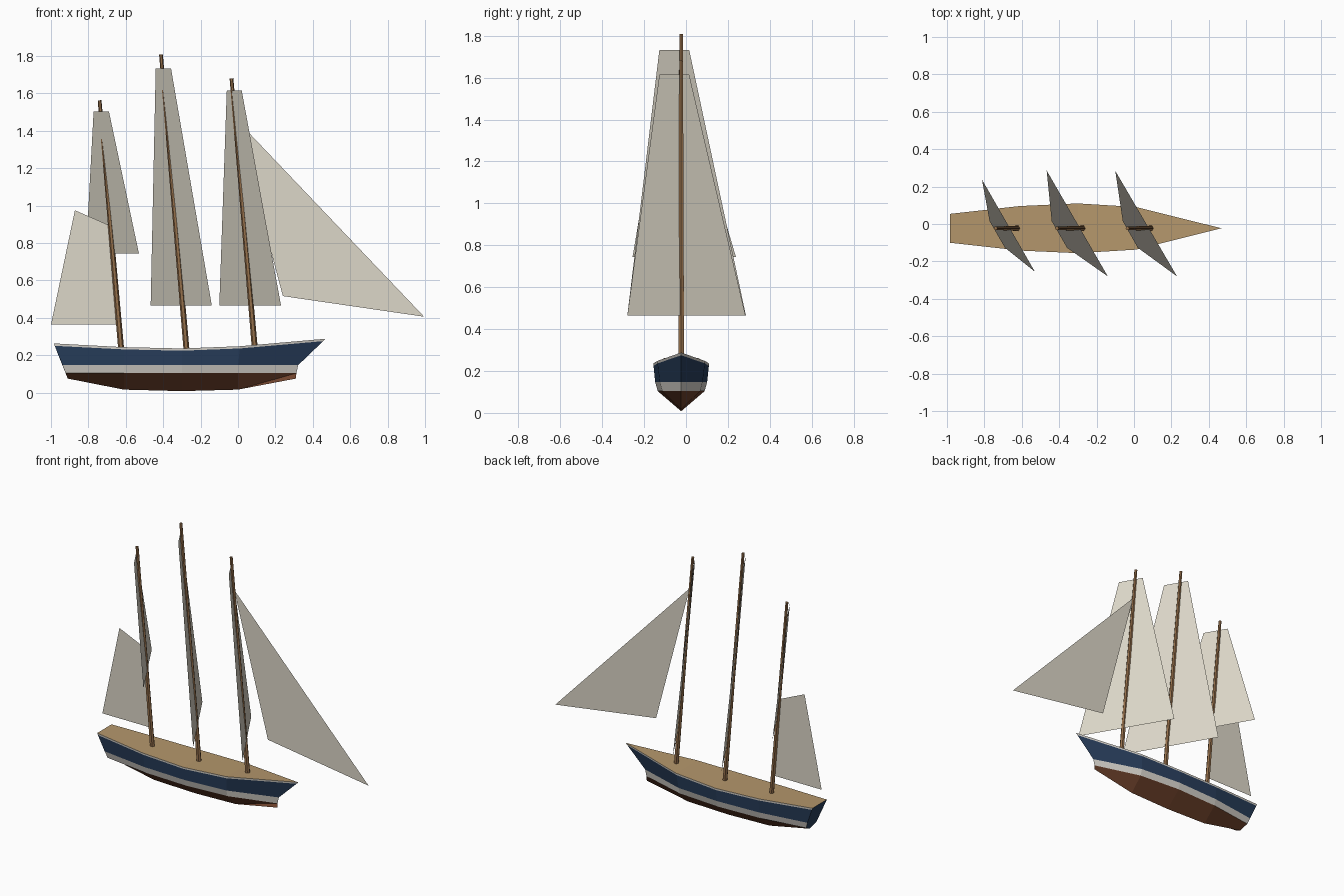
import bpy, bmesh
from mathutils import Vector

if "Cube" in bpy.data.objects:
    bpy.data.objects.remove(bpy.data.objects["Cube"])

YC = -0.023  # centreline of hull and masts


def material(name, rgb):
    m = bpy.data.materials.new(name)
    m.diffuse_color = (*rgb, 1)
    m.use_nodes = True
    m.node_tree.nodes["Principled BSDF"].inputs["Base Color"].default_value = m.diffuse_color
    return m


NAVY = material("navy_paint", (0.022, 0.05, 0.11))
WHITE = material("white_paint", (0.68, 0.65, 0.6))
RED = material("red_brown_paint", (0.16, 0.055, 0.025))
DECK = material("deck_wood", (0.46, 0.31, 0.15))
WOOD = material("mast_wood", (0.30, 0.16, 0.07))
CLOTH = material("sail_cloth", (0.72, 0.68, 0.58))


def finish(name, bm, mats):
    me = bpy.data.meshes.new(name)
    bm.to_mesh(me)
    bm.free()
    for m in mats:
        me.materials.append(m)
    ob = bpy.data.objects.new(name, me)
    bpy.context.collection.objects.link(ob)
    return ob


# Hull stations from stern to bow: x, half width and z at keel, stripe and rim
KEEL = [(-0.91, 0, 0.075), (-0.61, 0, 0.016), (-0.3, 0, 0.008), (0.0, 0, 0.016), (0.31, 0, 0.075)]
LOW = [(-0.922, 0.055, 0.104), (-0.61, 0.1, 0.104), (-0.3, 0.112, 0.104), (0.0, 0.09, 0.104), (0.312, 0, 0.104)]
HIGH = [(-0.938, 0.064, 0.147), (-0.61, 0.111, 0.147), (-0.3, 0.124, 0.147), (0.0, 0.102, 0.147), (0.322, 0, 0.147)]
RIM = [(-0.98, 0.076, 0.25), (-0.61, 0.118, 0.231), (-0.3, 0.132, 0.224), (0.01, 0.113, 0.236), (0.455, 0, 0.275)]
TOP = [(-0.985, 0.077, 0.263), (-0.61, 0.119, 0.243), (-0.3, 0.133, 0.236), (0.01, 0.114, 0.248), (0.468, 0, 0.288)]
ROWS = [KEEL, LOW, HIGH, RIM, TOP]

# Hull shell, with one paint colour per plank row
bm = bmesh.new()
grids = []
for s in (1, -1):
    g = [[bm.verts.new((x, YC + s * w, z)) for x, w, z in row] for row in ROWS]
    grids.append(g)
    for r, mat in enumerate((0, 1, 2, 1)):
        for i in range(4):
            f = bm.faces.new((g[r][i], g[r][i + 1], g[r + 1][i + 1], g[r + 1][i]))
            f.material_index = mat
# Transom
a, b = grids
f = bm.faces.new([row[0] for row in a] + [row[0] for row in reversed(b[1:])])
f.material_index = 2
bmesh.ops.remove_doubles(bm, verts=bm.verts, dist=1e-5)
bmesh.ops.recalc_face_normals(bm, faces=bm.faces)
if next(f for f in bm.faces if len(f.verts) > 4).normal.x > 0:
    bmesh.ops.reverse_faces(bm, faces=bm.faces)
finish("hull", bm, [RED, WHITE, NAVY])

# Deck
bm = bmesh.new()
left = [bm.verts.new((x, YC + w, z)) for x, w, z in TOP]
right = [bm.verts.new((x, YC - w, z)) for x, w, z in TOP[:-1]] + [left[-1]]
for i in range(3):
    bm.faces.new((right[i], right[i + 1], left[i + 1], left[i]))
bm.faces.new((right[3], left[4], left[3]))
finish("deck", bm, [DECK])


# Raked, tapering masts
def mast(name, base, top):
    p, q = (Vector((v[0], YC, v[1])) for v in (base, top))
    d = q - p
    bpy.ops.mesh.primitive_cone_add(vertices=6, radius1=0.016, radius2=0.01, depth=d.length,
                                    location=(p + q) / 2, rotation=d.to_track_quat('Z', 'Y').to_euler())
    ob = bpy.context.object
    ob.name = name
    ob.data.materials.append(WOOD)


mast("fore_mast", (0.093, 0.2), (-0.035, 1.68))
mast("main_mast", (-0.272, 0.19), (-0.412, 1.808))
mast("mizzen_mast", (-0.622, 0.2), (-0.74, 1.563))


# Flat sails
def sail(name, pts):
    bm = bmesh.new()
    bm.faces.new([bm.verts.new(p) for p in pts])
    finish(name, bm, [CLOTH])


def square_sail(name, top, bottom, y_bottom):
    (x0, x1, zt), (x2, x3, zb) = top, bottom
    sail(name, [(x2, y_bottom[0], zb), (x3, y_bottom[1], zb), (x1, -0.127, zt), (x0, 0.015, zt)])


square_sail("fore_square_sail", (-0.06, 0.02, 1.615), (-0.1, 0.23, 0.465), (0.284, -0.28))
square_sail("main_square_sail", (-0.44, -0.358, 1.733), (-0.467, -0.14, 0.465), (0.286, -0.28))
square_sail("mizzen_square_sail", (-0.772, -0.69, 1.503), (-0.813, -0.53, 0.745), (0.238, -0.255))
sail("jib_sail", [(0.24, YC, 0.516), (0.995, YC, 0.406), (-0.012, YC, 1.463)])
sail("spanker_sail", [(-1.0, YC, 0.363), (-0.637, YC, 0.363), (-0.683, YC, 0.892), (-0.872, YC, 0.975)])
